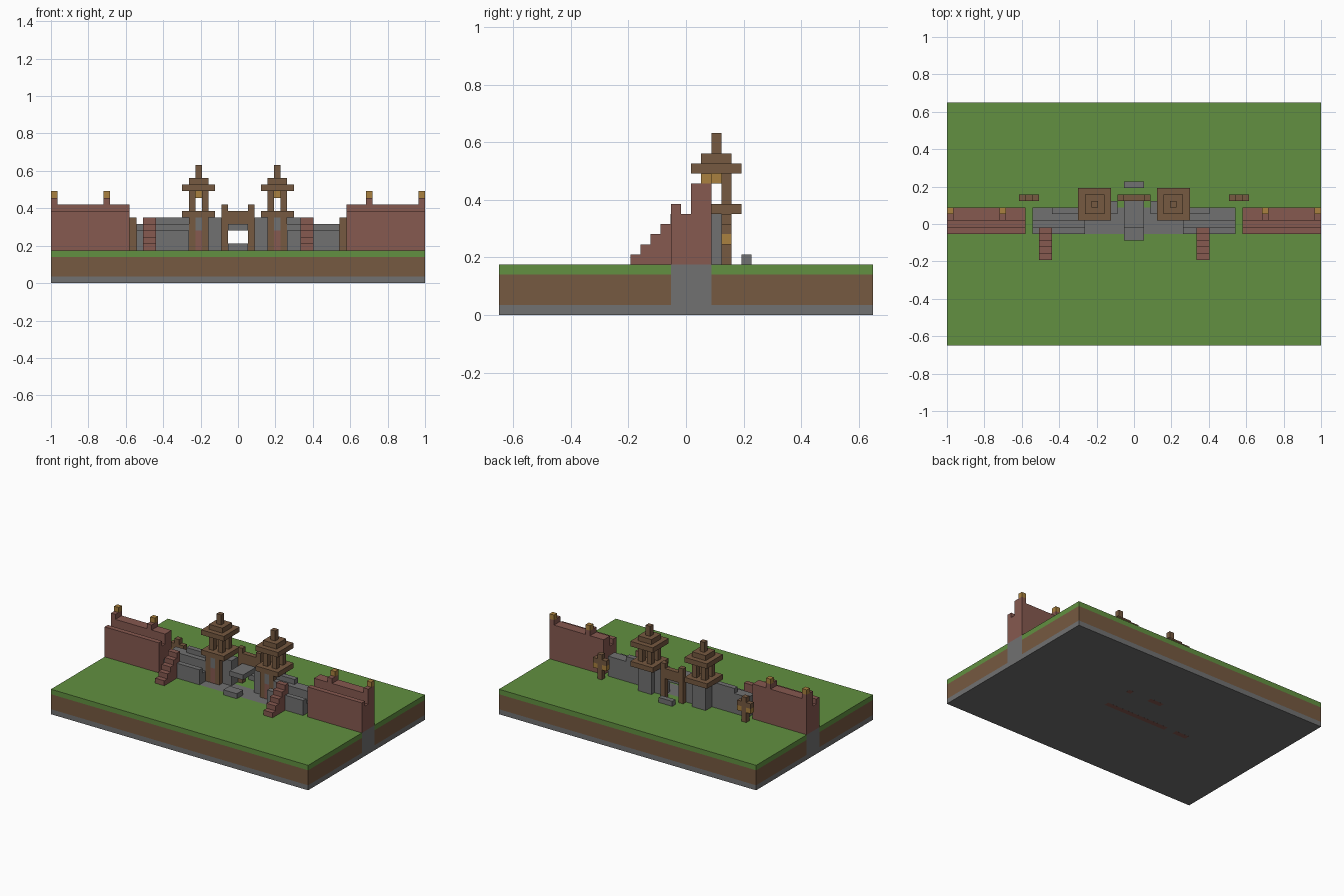
import bpy

if "Cube" in bpy.data.objects:
    bpy.data.objects.remove(bpy.data.objects["Cube"], do_unlink=True)

NX, NY = 57, 37          # block grid size
V = 2 / NX               # block edge


def material(name, rgb):
    m = bpy.data.materials.new(name)
    m.use_nodes = True
    col = (*rgb, 1)
    m.diffuse_color = col
    m.node_tree.nodes["Principled BSDF"].inputs["Base Color"].default_value = col
    return m


GRASS = material("grass green", (0.122, 0.28, 0.052))
WOOD = material("earth brown", (0.18, 0.1, 0.052))
STONE = material("stone grey", (0.165, 0.165, 0.165))
BRICK = material("brick red", (0.24, 0.1, 0.08))
GOLD = material("lantern gold", (0.4, 0.22, 0.05))


def part(name, mat, boxes):
    """One object from boxes given as (x range, y range, z range) in blocks."""
    verts, faces = [], []
    for xs, ys, zs in boxes:
        n = len(verts)
        verts += [((x - NX / 2) * V, (y - NY / 2) * V, z * V)
                  for x in xs for y in ys for z in zs]
        faces += [[n + i for i in f] for f in
                  ((0, 1, 3, 2), (4, 6, 7, 5), (0, 4, 5, 1),
                   (2, 3, 7, 6), (0, 2, 6, 4), (1, 5, 7, 3))]
    me = bpy.data.meshes.new(name)
    me.from_pydata(verts, [], faces)
    me.materials.append(mat)
    ob = bpy.data.objects.new(name, me)
    bpy.context.collection.objects.link(ob)
    return ob


def flip(boxes):
    return [((NX - x[1], NX - x[0]), y, z) for x, y, z in boxes]


def cell(a):
    return (a, a + 1)


# Layered ground with a stone footing running under the wall
ALL = (0, NX)
part("bedrock", STONE, [(ALL, (0, NY), (0, 1))])
part("earth", WOOD, [(ALL, (0, 17), (1, 4)), (ALL, (21, NY), (1, 4))])
part("lawn", GRASS, [(ALL, (0, 17), (4, 5)), (ALL, (21, NY), (4, 5)),
                     (cell(12), (17, 21), (4, 5)), (cell(44), (17, 21), (4, 5))])
part("wall_footing", STONE, [(ALL, (17, 21), (1, 4)), ((0, 12), (17, 21), (4, 5)),
                             ((13, 44), (17, 21), (4, 5)), ((45, 57), (17, 21), (4, 5))])
part("buried_bricks", BRICK, [(x, y, (-0.01, 0.5)) for x, y in
                              (((21, 35), cell(18)), ((16, 19), cell(18)),
                               ((27, 30), cell(24)), (cell(34), cell(24)))])

# Parts mirrored on both sides of the gate
for side, mir in (("right", lambda b: b), ("left", flip)):
    # Brick wall: parapet, walkway, crest and torch posts
    posts = (0, 8)
    part(side + "_brick_wall", BRICK, mir(
        [((0, 12), (17, 18), (5, 11)), ((0, 12), (18, 19), (5, 10)),
         ((0, 12), (19, 21), (5, 12))]
        + [(cell(p), (19, 21), (12, 13)) for p in posts]))
    part(side + "_wall_torches", GOLD, mir(
        [(cell(p), cell(20), (13, 14)) for p in posts]))

    # Lantern post behind the wall
    part(side + "_lantern_post", WOOD, mir(
        [(cell(12), cell(22), (5, 10)), (cell(11), cell(22), (8, 9)),
         (cell(13), cell(22), (8, 9))]))
    part(side + "_post_lanterns", GOLD, mir(
        [(cell(x), cell(22), (7, 8)) for x in (11, 13)]))

    # Stepped stone wall, taller near the tower
    inner = 16 if side == "right" else 17
    part(side + "_stone_wall", STONE, mir(
        [((13, 21), cell(17), (5, 8)), ((13, 21), cell(18), (5, 7)),
         ((13, 21), (19, 21), (5, 9)), ((inner, 21), cell(20), (9, 10))]))

    # Watchtower
    part(side + "_tower_base", STONE, mir(
        [((21, 24), (20, 23), (5, 10)), ((24, 26), (20, 22), (5, 10)),
         (cell(22), cell(19), (8, 10))]))
    part(side + "_tower_door", BRICK, mir([(cell(22), cell(19), (5, 8))]))
    part(side + "_tower_door_posts", WOOD, mir(
        [(cell(x), cell(19), (5, 10)) for x in (21, 23)]))
    part(side + "_tower_balcony", WOOD, mir([((20, 25), (19, 24), (10, 11))]))
    part(side + "_tower_legs", WOOD, mir(
        [(cell(x), cell(y), (11, 14)) for x in (21, 23) for y in (20, 22)]))
    part(side + "_tower_lantern", GOLD, mir([(cell(22), cell(21), (13, 14))]))
    part(side + "_tower_roof", WOOD, mir(
        [((20, 25), (19, 24), (14, 15)), ((21, 24), (20, 23), (15, 16)),
         (cell(22), cell(21), (16, 18))]))

    # Gate post
    part(side + "_gate_post", WOOD, mir([(cell(26), cell(22), (5, 12))]))

# Gate lintel, floating slab and steps
MID = (27, 30)
part("gate_lintel", WOOD, [(MID, cell(22), (9, 11))])
part("gate_slab", STONE, [(MID, (18, 22), (8, 9))])
part("front_gate_step", STONE, [(MID, (16, 18), (5, 6))])
part("back_gate_step", STONE, [(MID, cell(24), (5, 6))])

# Brick stairs up to the walkway
for name, x in (("right_stairs", 14), ("left_stairs", 38)):
    part(name, BRICK, [((x, x + 2), cell(13 + i), (5, 6 + i)) for i in range(4)]
         + [((x, x + 2), (16.99, 18), (5, 10))])
